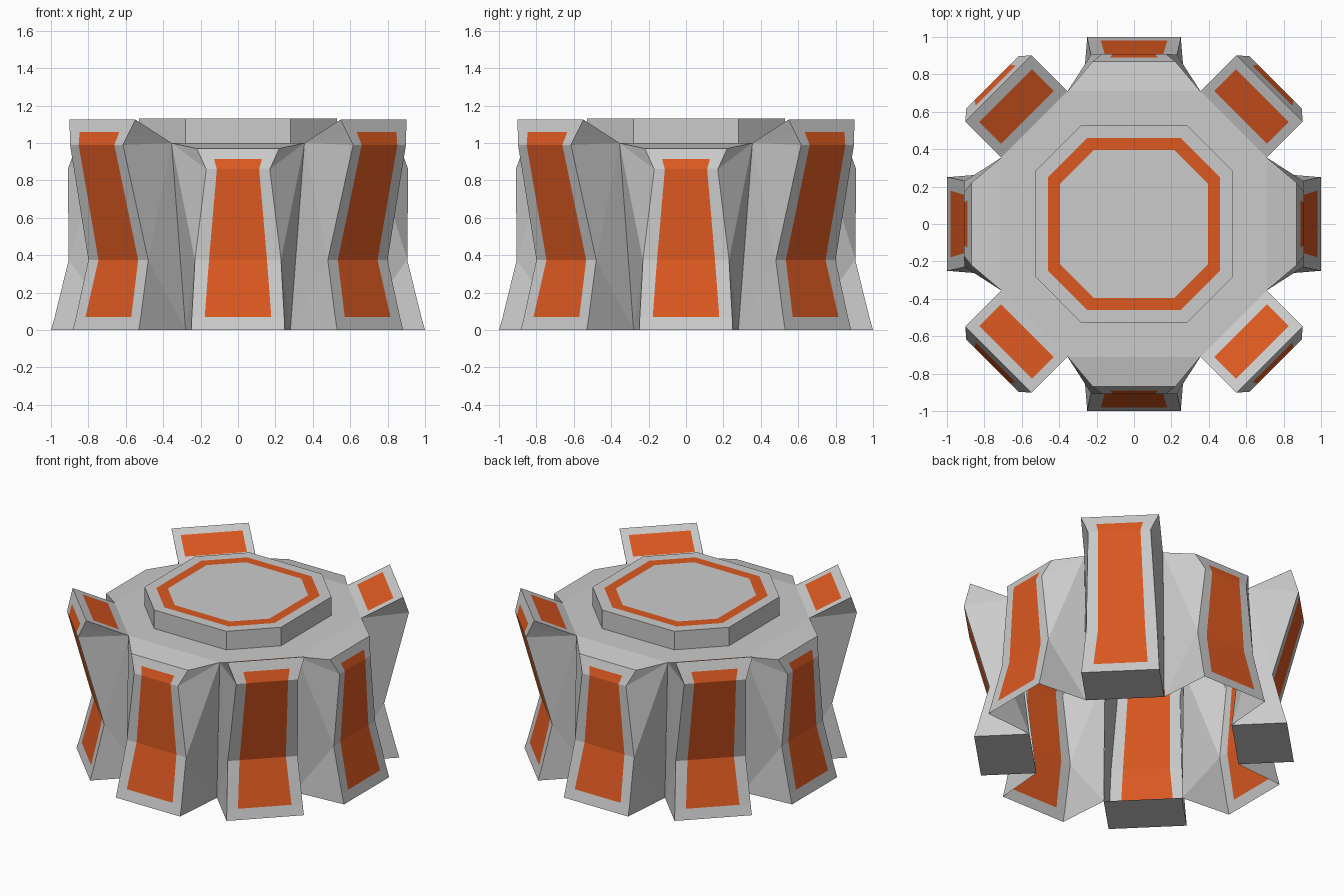
import bpy
from math import pi, cos, sin

if "Cube" in bpy.data.objects:
    bpy.data.objects.remove(bpy.data.objects["Cube"])

orange = bpy.data.materials.new("orange_paint")
orange.diffuse_color = (0.72, 0.1, 0.015, 1)
orange.use_nodes = True
orange.node_tree.nodes["Principled BSDF"].inputs["Base Color"].default_value = orange.diffuse_color


def add_mesh(name, faces, material=None, angle=0):
    """Make an object from faces given as point lists, turned about z."""
    verts, index, polys = [], {}, []
    for face in faces:
        poly = []
        for x, y, z in face:
            p = (round(x, 5), round(y, 5), round(z, 5))
            if p not in index:
                index[p] = len(verts)
                verts.append((x * cos(angle) - y * sin(angle),
                              x * sin(angle) + y * cos(angle), z))
            poly.append(index[p])
        polys.append(poly)
    mesh = bpy.data.meshes.new(name)
    mesh.from_pydata(verts, [], polys)
    if material:
        mesh.materials.append(material)
    obj = bpy.data.objects.new(name, mesh)
    bpy.context.collection.objects.link(obj)


def octagon(a, b, z):
    """Corners of an octagon with flats at distance a and corner offset b."""
    return [(a, -b, z), (a, b, z), (b, a, z), (-b, a, z),
            (-a, b, z), (-a, -b, z), (-b, -a, z), (b, -a, z)]


def band(low, high):
    n = len(low)
    return [(low[i], low[(i + 1) % n], high[(i + 1) % n], high[i]) for i in range(n)]


def buttress(name, rows, painted, foot, capped, angle):
    """Rows run up the outside: (radius, z, half width, half stripe width)."""
    grid = [[(r, t, z) for t in (-w, -s, s, w)] for r, z, w, s in rows]
    frame, panel = [], []
    for i in range(len(rows) - 1):
        a, b = grid[i], grid[i + 1]
        for c in range(3):
            quad = (a[c], a[c + 1], b[c + 1], b[c])
            (panel if c == 1 and i in painted else frame).append(quad)
    # Side walls fold from the waist (row 2) into the valley edge
    fr, ft = foot
    for c, side in ((0, -1), (3, 1)):
        edge = [g[c] for g in grid]
        base, top = (fr, side * ft, 0), edge[-1]
        tris = [(base, edge[0], edge[1]), (base, edge[1], edge[2]), (base, edge[2], top)]
        tris += [(top, edge[i], edge[i + 1]) for i in range(2, 5)
                 if edge[i + 1] != top]
        frame += [t[::-1] if side > 0 else t for t in tris]
    if capped:
        frame.append((grid[0][0], (fr, -ft, 0), (fr, ft, 0), grid[0][3]))
        # match the cap's outer edge to the stripe columns
        frame[-1] = frame[-1] + (grid[0][2], grid[0][1])
    add_mesh(name + "_frame", frame, None, angle)
    add_mesh(name + "_stripe", panel, orange, angle)


# Straight buttresses, open underneath
straight = [(1.0, 0, .25, .18), (.98, .07, .247, .178), (.905, .375, .23, .155),
            (.91, .86, .17, .113), (.89, .915, .195, .128), (.87, .97, .22, .15),
            (.71, 1.0, .355, .2)]
# Diagonal buttresses, taller with a painted inner slope
diagonal = [(1.0, 0, .25, .175), (.98, .07, .245, .173), (.905, .375, .226, .15),
            (1.07, .99, .2, .135), (1.047, 1.06, .225, .15), (1.025, 1.125, .25, .2),
            (.97, 1.1, .25, .2), (.806, 1.024, .25, .2), (.753, 1.0, .251, .2)]
for k in range(4):
    buttress(f"straight_buttress_{k + 1}", straight, (1, 2, 3), (.634, .28), False, k * pi / 2)
    buttress(f"diagonal_buttress_{k + 1}", diagonal, (1, 2, 3, 6), (.646, .25), True,
             pi / 4 + k * pi / 2)

# Flat deck joining the buttresses
add_mesh("deck", [octagon(.71, .355, 1.0)])

# Raised octagonal platform with a painted ring
Z = 1.13
rim, ring_out, ring_in = octagon(.53, .28, Z), octagon(.46, .25, Z), octagon(.395, .215, Z)
add_mesh("platform", band(octagon(.53, .28, 1.0), rim) + band(rim, ring_out) + [ring_in])
add_mesh("platform_ring", band(ring_out, ring_in), orange)
